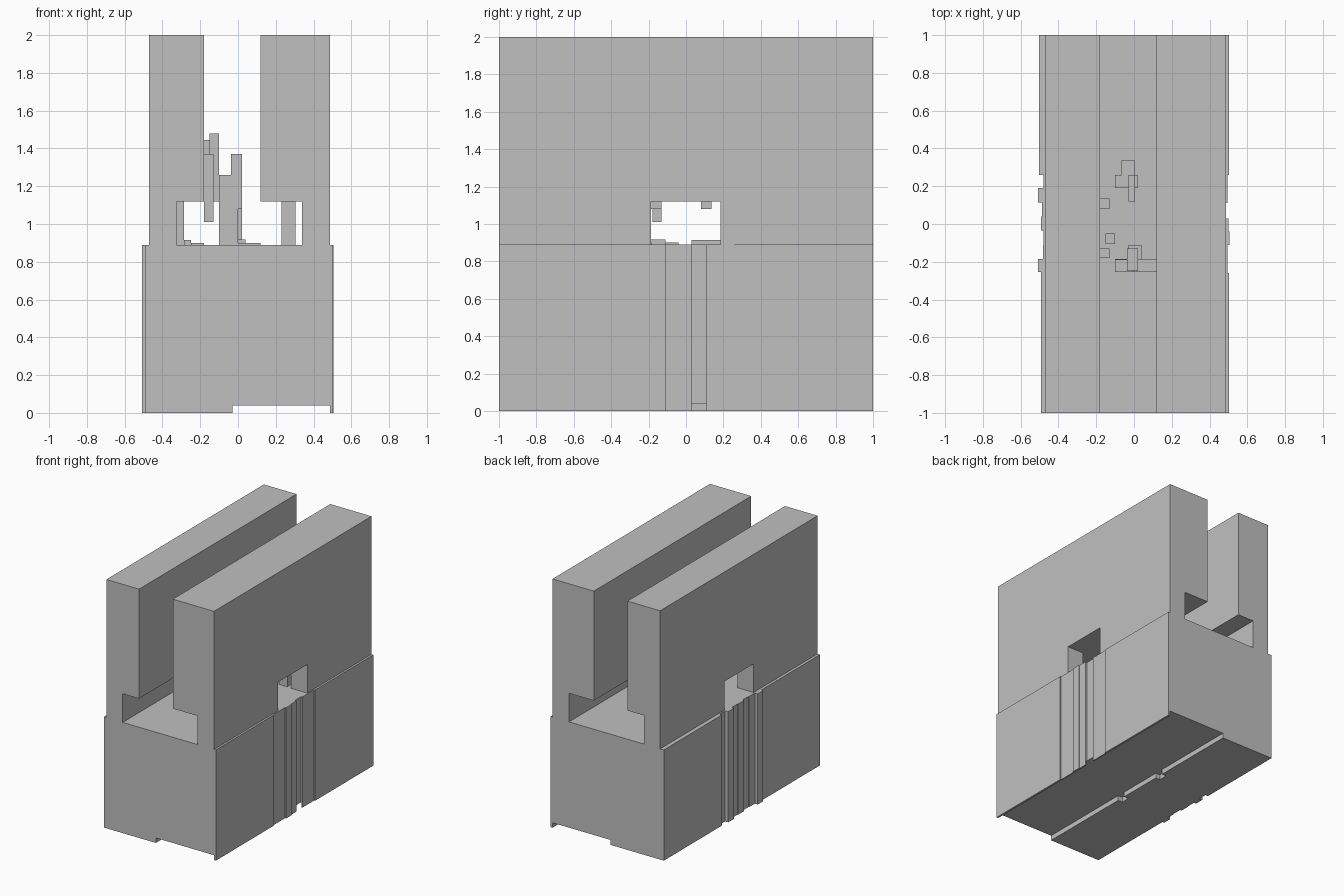
import bpy
import bmesh
from mathutils import Vector

if "Cube" in bpy.data.objects:
    bpy.data.objects.remove(bpy.data.objects["Cube"], do_unlink=True)

grey = bpy.data.materials.new("light grey")
grey.use_nodes = True
grey.diffuse_color = (0.53, 0.53, 0.53, 1)
grey.node_tree.nodes["Principled BSDF"].inputs["Base Color"].default_value = (0.53, 0.53, 0.53, 1)


def prism(name, points, direction):
    """Extrude a closed outline along a direction."""
    bm = bmesh.new()
    face = bm.faces.new([bm.verts.new(p) for p in points])
    moved = bmesh.ops.extrude_face_region(bm, geom=[face])["geom"]
    bmesh.ops.translate(bm, vec=Vector(direction),
                        verts=[v for v in moved if isinstance(v, bmesh.types.BMVert)])
    bmesh.ops.recalc_face_normals(bm, faces=bm.faces)
    mesh = bpy.data.meshes.new(name)
    bm.to_mesh(mesh)
    bm.free()
    obj = bpy.data.objects.new(name, mesh)
    bpy.context.collection.objects.link(obj)
    mesh.materials.append(grey)
    return obj


def box(name, x, y, z):
    outline = [(x[0], y[0], z[0]), (x[1], y[0], z[0]), (x[1], y[1], z[0]), (x[0], y[1], z[0])]
    return prism(name, outline, (0, 0, z[1] - z[0]))


def cut(target, cutter):
    cutter.hide_render = True
    cutter.hide_viewport = True
    cutter.display_type = 'WIRE'
    mod = target.modifiers.new("cut", 'BOOLEAN')
    mod.operation = 'DIFFERENCE'
    mod.solver = 'EXACT'
    mod.object = cutter
    bpy.context.view_layer.objects.active = target
    cutter.hide_viewport = False
    bpy.ops.object.modifier_apply(modifier=mod.name)
    bpy.data.objects.remove(cutter, do_unlink=True)


FLOOR, SLOT_TOP, TOP = 0.89, 1.12, 2.0

# Base block: stepped ribs and grooves on both long sides (x, y where the step ends)
right_steps = [(.503, -.26), (.496, -.11), (.505, -.04), (.499, .03), (.484, .11), (.495, .26), (.503, 1)]
left_steps = [(-.492, -.255), (-.508, -.185), (-.482, -.11), (-.478, -.035), (-.492, .04),
              (-.488, .115), (-.508, .19), (-.48, .26), (-.503, 1)]


def stepped(steps):
    edge, y = [], -1
    for x, end in steps:
        edge += [(x, y, 0), (x, end, 0)]
        y = end
    return edge


base = prism("base_block", stepped(right_steps) + stepped(left_steps)[::-1], (0, 0, FLOOR))

# Shallow channel underneath, with two notches in its ledge
cut(base, box("channel_cutter", (-.03, .487), (-1.1, 1.1), (-.1, .04)))
for y in (-.22, .22):
    cut(base, box("notch_cutter", (-.07, 0), (y, y + .07), (-.1, .04)))

# Overhanging walls that form the T-slot, each pierced by a window
for name, outer, slot, inner in (("left_wall", .487, .34, .12), ("right_wall", -.47, -.325, -.18)):
    profile = [(outer, FLOOR), (slot, FLOOR), (slot, SLOT_TOP), (inner, SLOT_TOP), (inner, TOP), (outer, TOP)]
    wall = prism(name, [(x, -1, z) for x, z in profile], (0, 2, 0))
    cut(wall, box("window_cutter", (min(outer, slot) - .05, max(outer, slot) + .05),
                  (-.187, .185), (.7, SLOT_TOP)))

# Posts standing in the slot
box("right_post", (-.325, -.285), (.19, .26), (FLOOR, SLOT_TOP))
box("left_post", (.23, .305), (.19, .26), (FLOOR, SLOT_TOP))

# Central towers
box("main_tower", (-.10, .02), (.19, .26), (FLOOR, 1.26))
box("rear_tower", (-.065, .005), (.26, .335), (FLOOR, 1.26))
box("front_tower", (-.10, .0), (-.255, -.187), (FLOOR, 1.26))
box("tall_beam", (-.037, .02), (-.25, -.13), (1.08, 1.37))
box("rear_beam", (-.03, .005), (.12, .26), (1.12, 1.37))

# Small hanging blocks beside the right wall
box("front_block", (-.18, -.13), (-.18, -.13), (1.01, 1.37))
box("middle_block", (-.15, -.10), (-.105, -.05), (1.12, 1.48))
box("rear_block", (-.18, -.13), (.08, .135), (1.08, 1.445))

# Low plates on the slot floor
box("front_plate", (-.10, .12), (-.255, -.185), (FLOOR, .90))
box("centre_plate", (-.03, .04), (-.187, -.11), (FLOOR, .918))
box("side_plate", (-.25, -.18), (-.11, -.04), (FLOOR, .90))
box("rear_plate", (-.285, -.25), (.03, .187), (FLOOR, .915))
